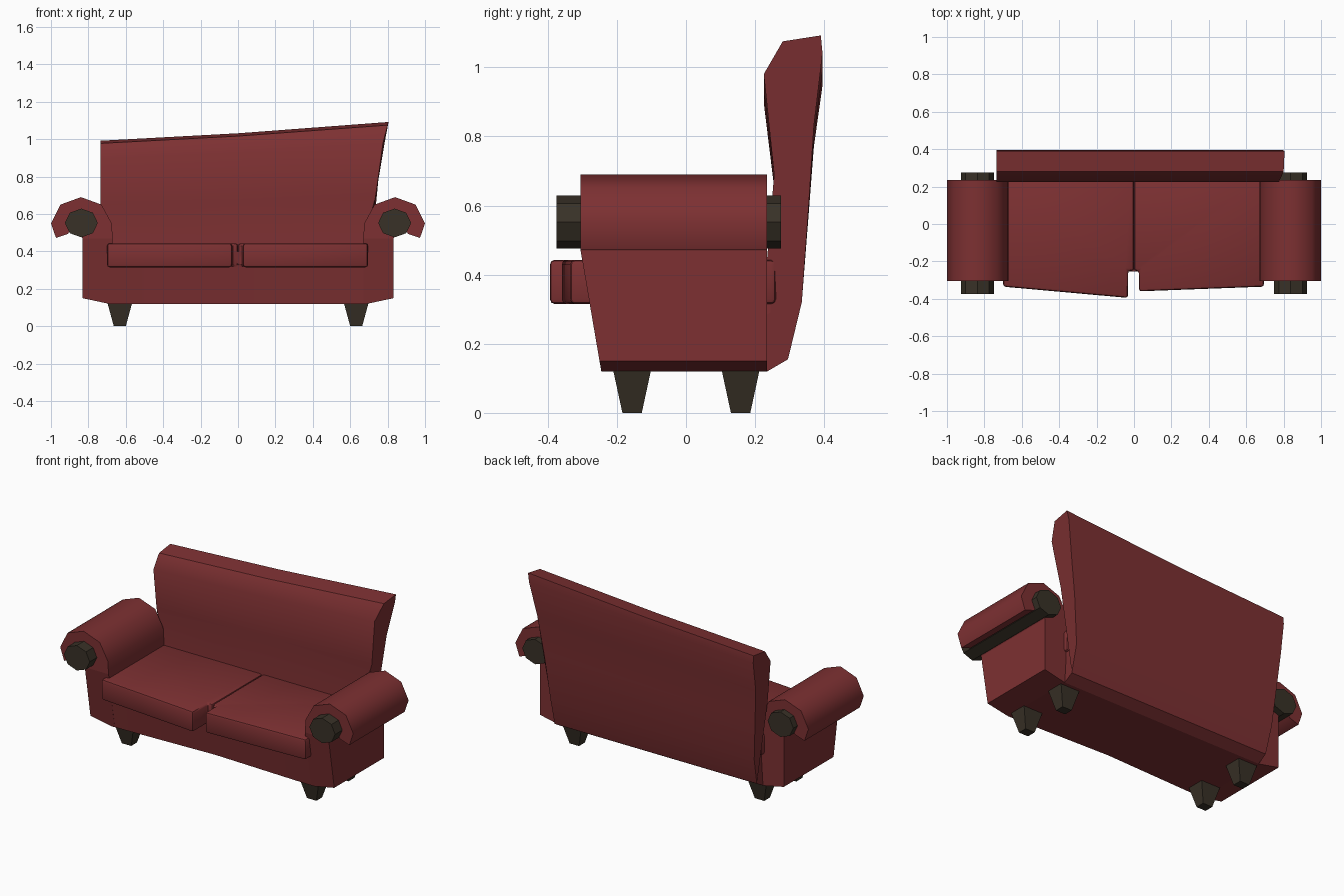
import bpy, bmesh, math

if "Cube" in bpy.data.objects:
    bpy.data.objects.remove(bpy.data.objects["Cube"])


def material(name, rgb):
    m = bpy.data.materials.new(name)
    m.diffuse_color = (*rgb, 1)
    m.use_nodes = True
    m.node_tree.nodes["Principled BSDF"].inputs["Base Color"].default_value = m.diffuse_color
    return m


RED = material("dark red fabric", (0.205, 0.030, 0.032))
WOOD = material("dark brown wood", (0.040, 0.031, 0.020))


def loft(name, rings, mat, smooth=None, bevel=0):
    """Skin a list of equal-length closed rings and cap both ends."""
    bm = bmesh.new()
    vs = [[bm.verts.new(p) for p in r] for r in rings]
    n = len(rings[0])
    for a, b in zip(vs, vs[1:]):
        for i in range(n):
            j = (i + 1) % n
            bm.faces.new((a[i], a[j], b[j], b[i]))
    bm.faces.new(vs[0])
    bm.faces.new(vs[-1])
    bmesh.ops.recalc_face_normals(bm, faces=bm.faces[:])
    if bevel:
        bmesh.ops.bevel(bm, geom=bm.edges[:], offset=bevel, segments=2,
                        profile=0.5, affect='EDGES')
    me = bpy.data.meshes.new(name)
    bm.to_mesh(me)
    bm.free()
    me.materials.append(mat)
    ob = bpy.data.objects.new(name, me)
    bpy.context.collection.objects.link(ob)
    if smooth:
        bpy.ops.object.select_all(action='DESELECT')
        ob.select_set(True)
        bpy.context.view_layer.objects.active = ob
        bpy.ops.object.shade_smooth_by_angle(angle=math.radians(smooth))
    return ob


def front_y(z):
    """Sloping front of the frame."""
    return -0.245 - 0.06 * (z - 0.12) / 0.35


# Base frame under the cushions, front bowed inward at the centre
rings = []
for x, inset in ((-0.68, 0), (0, 0.04), (0.68, 0)):
    rings.append([(x, front_y(0.12) + inset * 0.6, 0.12),
                  (x, front_y(0.40) + inset, 0.40),
                  (x, 0.25, 0.40), (x, 0.235, 0.12)])
loft("base_frame", rings, RED, 40)

# Arms: side panel, rolled top and dark bolster core
panel = [(0.67, 0.12), (0.69, 0.12), (0.832, 0.15), (0.832, 0.47), (0.67, 0.47)]
roll = [(0.973, 0.472), (1.0, 0.55), (0.95, 0.65), (0.84, 0.69), (0.73, 0.65),
        (0.675, 0.55), (0.67, 0.47), (0.832, 0.47), (0.87, 0.55), (0.91, 0.493)]
core = [(0.8375 + 0.088 * math.cos(i * math.pi / 4),
         0.552 + 0.077 * math.sin(i * math.pi / 4)) for i in range(8)]
for side, s in (("left", -1), ("right", 1)):
    loft(side + "_arm_panel", [[(s * x, front_y(z), z) for x, z in panel],
                               [(s * x, 0.235, z) for x, z in panel]], RED)
    loft(side + "_arm_roll", [[(s * x, y, z) for x, z in roll]
                              for y in (-0.305, 0.235)], RED, 50)
    loft(side + "_arm_core", [[(s * x, y, z) for x, z in core]
                              for y in (-0.375, 0.275)], WOOD, 30)

    # Tapered legs
    for end, yc in (("front", -0.156), ("back", 0.158)):
        rings = [[(s * 0.632 + dx * w, yc + dy * d, z)
                  for dx, dy in ((-1, -1), (1, -1), (1, 1), (-1, 1))]
                 for w, d, z in ((0.032, 0.028, 0), (0.066, 0.055, 0.125))]
        loft(f"{side}_{end}_leg", rings, WOOD)

# Two seat cushions, notched where they meet at the front
cushions = {
    "left_cushion": [(-0.70, -0.335), (-0.032, -0.395), (-0.032, -0.25),
                     (0, -0.25), (0, 0.26), (-0.70, 0.26)],
    "right_cushion": [(0.695, -0.335), (0.026, -0.36), (0.026, -0.25),
                      (0, -0.25), (0, 0.26), (0.695, 0.26)],
}
for name, plan in cushions.items():
    loft(name, [[(x, y, z) for x, y in plan] for z in (0.315, 0.443)],
         RED, 40, bevel=0.014)

# Backrest: lopsided, taller and wider on the right; rows are y, z, left x, right x
profile = [(0.235, 0.12, -0.69, 0.69), (0.295, 0.155, -0.69, 0.69),
           (0.335, 0.32, -0.70, 0.69), (0.355, 0.60, -0.72, 0.72),
           (0.37, 0.83, -0.735, 0.755), (0.395, 1.04, -0.735, 0.795),
           (0.39, 1.092, -0.735, 0.805), (0.28, 1.075, -0.735, 0.80),
           (0.225, 0.98, -0.735, 0.775), (0.255, 0.69, -0.735, 0.735),
           (0.235, 0.45, -0.67, 0.67)]


def lean(z, drop):
    return z - drop * max(0, z - 0.45) / 0.64


rings = []
for t, drop in ((0, 0.10), (0.48, 0.06), (1, 0)):
    rings.append([(xl + (xr - xl) * t, y, lean(z, drop)) for y, z, xl, xr in profile])
loft("backrest", rings, RED, 45)
